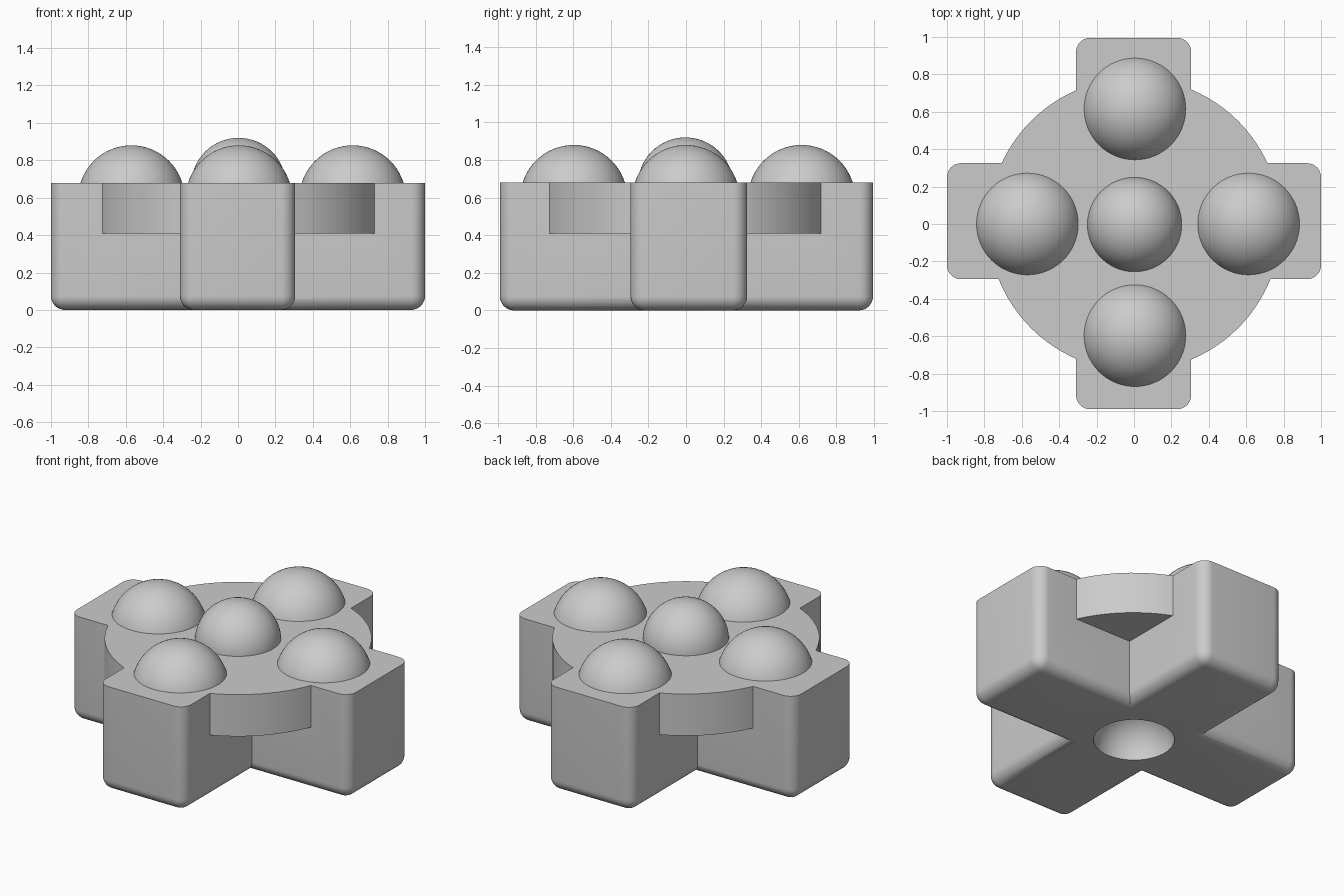
import bpy, bmesh, math
from mathutils import Matrix, Vector

if "Cube" in bpy.data.objects:
    bpy.data.objects.remove(bpy.data.objects["Cube"])

TOP = 0.68
grey = bpy.data.materials.new("plain grey")
grey.use_nodes = True
grey.diffuse_color = (0.6, 0.6, 0.6, 1)
grey.node_tree.nodes["Principled BSDF"].inputs["Base Color"].default_value = (0.6, 0.6, 0.6, 1)


def make(name, bm):
    mesh = bpy.data.meshes.new(name)
    bm.to_mesh(mesh)
    bm.free()
    mesh.materials.append(grey)
    obj = bpy.data.objects.new(name, mesh)
    bpy.context.collection.objects.link(obj)
    return obj


def bar(name, x0, x1, y0, y1):
    """Box with rounded sides and base, and a crisp top rim."""
    bm = bmesh.new()
    bmesh.ops.create_cube(bm, size=1)
    for v in bm.verts:
        v.co = Vector((x1 if v.co.x > 0 else x0, y1 if v.co.y > 0 else y0, TOP if v.co.z > 0 else 0))
    rounded = [e for e in bm.edges if min(v.co.z for v in e.verts) == 0]
    bmesh.ops.bevel(bm, geom=rounded, offset=0.075, segments=8, profile=0.5, affect='EDGES')
    return make(name, bm)


def ball(name, x, y, z, radius):
    bm = bmesh.new()
    bmesh.ops.create_uvsphere(bm, u_segments=64, v_segments=32, radius=radius,
                              matrix=Matrix.Translation((x, y, z)))
    return make(name, bm)


def combine(target, other, operation):
    mod = target.modifiers.new(operation.lower(), 'BOOLEAN')
    mod.operation = operation
    mod.solver = 'EXACT'
    mod.object = other
    bpy.context.view_layer.objects.active = target
    bpy.ops.object.modifier_apply(modifier=mod.name)
    bpy.data.objects.remove(other)


def smooth(obj):
    bpy.ops.object.select_all(action='DESELECT')
    obj.select_set(True)
    bpy.context.view_layer.objects.active = obj
    bpy.ops.object.shade_smooth_by_angle(angle=math.radians(30))


# Cross-shaped base with a disc let into its top
base = bar("cross_base", -1, 1, -0.295, 0.325)
combine(base, bar("lengthwise_bar", -0.31, 0.306, -0.99, 0.995), 'UNION')
bm = bmesh.new()
bmesh.ops.create_cone(bm, cap_ends=True, segments=96, radius1=0.783, radius2=0.783,
                      depth=TOP - 0.41, matrix=Matrix.Translation((0.003, -0.003, (TOP + 0.41) / 2)))
combine(base, make("disc", bm), 'UNION')

# Round hollow under the middle
combine(base, ball("hollow_cutter", 0, 0, 0, 0.237), 'DIFFERENCE')
smooth(base)

# Domes: a small one in the middle and one on each arm
smooth(ball("middle_dome", 0.003, -0.003, 0.667, 0.253))
for side, x, y in (("left", 0.613, 0), ("right", -0.57, 0), ("front", 0.005, -0.597), ("back", 0.005, 0.615)):
    smooth(ball(side + "_dome", x, y, 0.595, 0.285))
